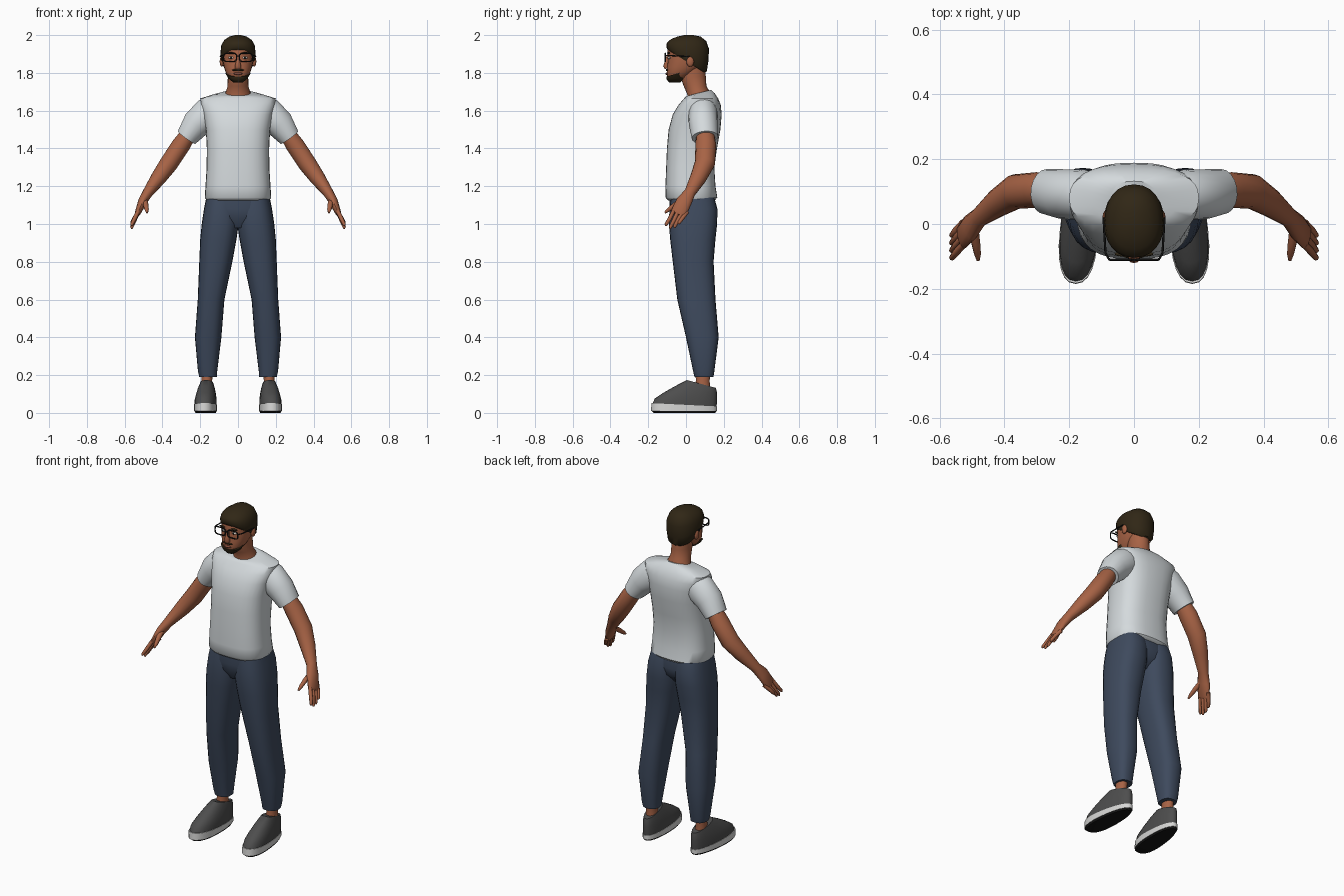
import bpy, bmesh, math
from mathutils import Vector


def mat(name, r, g, b):
    m = bpy.data.materials.new(name)
    m.diffuse_color = (r, g, b, 1)
    return m


SKIN = mat("skin", 0.39, 0.125, 0.06)
SHIRT = mat("pale_grey_cloth", 0.66, 0.70, 0.72)
PANTS = mat("navy_cloth", 0.048, 0.068, 0.11)
SHOE = mat("dark_grey_canvas", 0.075, 0.075, 0.075)
SOLE = mat("off_white_rubber", 0.68, 0.68, 0.67)
HAIR = mat("dark_brown_hair", 0.03, 0.02, 0.008)
BLACK = mat("black", 0.008, 0.008, 0.008)
WHITE = mat("eye_white", 0.6, 0.57, 0.53)
LIPS = mat("lips", 0.25, 0.075, 0.045)


def skin_rings(name, rings, m, mirror=False, angle=50):
    """Bridge closed rings of points into a capped solid."""
    bm = bmesh.new()
    vr = [[bm.verts.new(p) for p in ring] for ring in rings]
    n = len(vr[0])
    for a, b in zip(vr, vr[1:]):
        for i in range(n):
            j = (i + 1) % n
            bm.faces.new((a[i], a[j], b[j], b[i]))
    bm.faces.new(vr[0][::-1])
    bm.faces.new(vr[-1])
    bmesh.ops.recalc_face_normals(bm, faces=bm.faces)
    me = bpy.data.meshes.new(name)
    bm.to_mesh(me)
    bm.free()
    ob = bpy.data.objects.new(name, me)
    bpy.context.collection.objects.link(ob)
    me.materials.append(m)
    if mirror:
        ob.modifiers.new("mirror", 'MIRROR')
    bpy.ops.object.select_all(action='DESELECT')
    ob.select_set(True)
    bpy.context.view_layer.objects.active = ob
    bpy.ops.object.shade_smooth_by_angle(angle=math.radians(angle))
    return ob


def sp(v, e):
    return math.copysign(abs(v) ** (2 / e), v)


def loft(name, secs, m, mirror=False, e=2.3, n=24, shape=None, angle=50):
    """Sections: z, x min, x max, y front, y back, optional tilt along y."""
    rings = []
    for z, x0, x1, y0, y1, *t in secs:
        ring = []
        for i in range(n):
            a = math.tau * i / n
            dy = (y1 - y0) / 2 * sp(math.sin(a), e)
            p = Vector(((x0 + x1) / 2 + (x1 - x0) / 2 * sp(math.cos(a), e),
                        (y0 + y1) / 2 + dy, z + (t[0] if t else 0) * dy))
            ring.append(shape(p) if shape else p)
        rings.append(ring)
    return skin_rings(name, rings, m, mirror, angle)


def sym(rows):
    """Centred sections given as z, half width, y front, y back, tilt."""
    return [(r[0], -r[1], r[1], *r[2:]) for r in rows]


def tube(name, path, m, mirror=False, n=14):
    """Path points: x, y, z, radius along y, radius across."""
    pts = [Vector(p[:3]) for p in path]
    rings = []
    for i, p in enumerate(path):
        t = (pts[min(i + 1, len(pts) - 1)] - pts[max(i - 1, 0)]).normalized()
        u = Vector((0, 1, 0))
        if abs(t.y) > 0.9:
            u = Vector((1, 0, 0))
        u = (u - t * u.dot(t)).normalized()
        v = t.cross(u)
        rings.append([pts[i] + u * p[3] * math.cos(math.tau * k / n)
                      + v * p[4] * math.sin(math.tau * k / n) for k in range(n)])
    return skin_rings(name, rings, m, mirror)


def ball(name, c, s, m, mirror=True):
    rings = []
    for k in range(1, 8):
        a = math.pi * k / 8
        rings.append([(c[0] + s[0] * math.sin(a) * math.cos(math.tau * i / 12),
                       c[1] + s[1] * math.sin(a) * math.sin(math.tau * i / 12),
                       c[2] - s[2] * math.cos(a)) for i in range(12)])
    return skin_rings(name, rings, m, mirror, 60)


# T-shirt body and sleeves
loft("shirt_body", sym([
    (1.125, .166, -.095, .152), (1.14, .176, -.108, .166), (1.20, .172, -.109, .156),
    (1.30, .166, -.105, .150), (1.40, .165, -.101, .164), (1.50, .170, -.092, .182),
    (1.58, .184, -.070, .189), (1.63, .198, -.040, .184), (1.665, .200, -.010, .170),
    (1.685, .130, .0, .152, .1), (1.694, .074, .002, .132, .25)]), SHIRT, e=2.6, n=32)
tube("sleeves", [(.13, .09, 1.605, .07, .08), (.155, .09, 1.585, .078, .088),
                 (.22, .092, 1.53, .077, .078), (.272, .10, 1.458, .070, .058)],
     SHIRT, True, 18)

# Trousers
loft("trouser_legs", [
    (.19, .112, .205, .045, .145), (.22, .110, .212, .038, .15),
    (.40, .088, .228, .0, .173), (.60, .072, .213, -.046, .156),
    (.80, .030, .205, -.070, .146), (.92, .008, .200, -.084, .156),
    (1.0, -.004, .192, -.090, .165), (1.08, -.004, .180, -.088, .166),
    (1.14, -.004, .168, -.080, .150)], PANTS, True, e=2.5)
loft("trouser_seat", sym([(.98, .06, -.05, .10), (1.03, .15, -.08, .145),
                          (1.08, .176, -.088, .158), (1.15, .166, -.085, .145)]),
     PANTS, e=2.6)

# Arms, palms and fingers
tube("arms", [(.245, .10, 1.50, .045, .04), (.30, .105, 1.42, .055, .05),
              (.365, .10, 1.322, .054, .050), (.42, .065, 1.245, .044, .042),
              (.478, .02, 1.165, .030, .028), (.505, -.010, 1.12, .042, .024),
              (.530, -.038, 1.06, .042, .016), (.534, -.044, 1.05, .036, .010)],
     SKIN, True)
for i, nm in enumerate(("index", "middle", "ring", "little")):
    y = -.075 + .023 * i
    L = (.07, .085, .08, .06)[i]
    tube(nm + "_fingers", [(.525, y + .012, 1.075 - .004 * i, .011, .011),
                           (.548, y - .012, 1.062 - L * .5, .011, .011),
                           (.562, y - .03, 1.06 - L * .88, .009, .009),
                           (.563, y - .033, 1.06 - L, .004, .004)], SKIN, True, 8)
tube("thumbs", [(.495, -.012, 1.13, .014, .016), (.488, -.06, 1.10, .014, .014),
                (.483, -.092, 1.075, .011, .011), (.481, -.112, 1.06, .005, .005)],
     SKIN, True, 8)


# Shoes, wider at the toe and turned slightly outward
def foot(p):
    return Vector((.169 + (p.x - .169) * (1 - .9 * p.y) - .06 * p.y, p.y, p.z))


def shoe_row(z, w, y0, y1, t=0):
    return (z, .169 - w, .169 + w, y0, y1, t)


loft("outsoles", [shoe_row(0, .052, -.172, .155), shoe_row(.012, .057, -.184, .163)],
     BLACK, True, shape=foot)
loft("soles", [shoe_row(.010, .058, -.185, .165), shoe_row(.043, .058, -.183, .165, -.05)],
     SOLE, True, shape=foot)
loft("shoe_uppers", [
    shoe_row(.04, .056, -.178, .162, -.05), shoe_row(.07, .056, -.165, .164, -.04),
    shoe_row(.098, .052, -.12, .164, -.06), shoe_row(.128, .046, -.055, .163, -.14),
    shoe_row(.153, .037, .005, .158, -.27), shoe_row(.150, .028, .022, .145, -.27)],
    SHOE, True, shape=foot)
loft("ankles", [(.11, .128, .198, .045, .13), (.17, .137, .194, .052, .125),
                (.25, .130, .196, .05, .135)], SKIN, True, e=2)

# Neck and head
loft("neck", sym([(1.65, .075, .0, .13), (1.695, .066, .008, .122, .2),
                  (1.73, .055, -.012, .108), (1.78, .054, -.03, .105),
                  (1.83, .055, -.03, .10)]), SKIN, e=2)
loft("head", sym([
    (1.757, .026, -.090, -.03), (1.775, .048, -.099, .005), (1.80, .064, -.101, .04),
    (1.83, .074, -.101, .08), (1.865, .081, -.096, .10), (1.89, .082, -.096, .105),
    (1.92, .082, -.099, .105), (1.96, .070, -.08, .09), (1.98, .04, -.04, .06)]), SKIN)
loft("hair", sym([
    (1.862, .085, -.098, .098, -.62), (1.872, .090, -.103, .110, -.60),
    (1.905, .093, -.104, .118, -.42), (1.945, .089, -.098, .122, -.17),
    (1.974, .073, -.078, .107, -.06), (1.992, .046, -.045, .078),
    (2.0, .016, -.01, .04)]), HAIR, e=2.2)
loft("beard", sym([
    (1.750, .026, -.090, -.03), (1.770, .050, -.102, .0, .1),
    (1.790, .062, -.1045, .0, .25), (1.797, .066, -.1045, .01, .3)]), HAIR)
ball("ears", (.086, .022, 1.86), (.011, .02, .028), SKIN)

# Facial features
tube("nose", [(0, -.090, 1.895, .010, .009), (0, -.100, 1.86, .012, .011),
              (0, -.106, 1.835, .015, .018), (0, -.101, 1.825, .012, .015)],
     SKIN, n=10)
ball("moustache", (0, -.099, 1.815), (.034, .008, .006), HAIR, False)
ball("mouth", (0, -.101, 1.796), (.024, .008, .007), LIPS, False)
ball("eyes", (.036, -.088, 1.88), (.015, .008, .007), WHITE)
ball("pupils", (.036, -.094, 1.88), (.006, .004, .006), BLACK)
ball("eyebrows", (.038, -.092, 1.905), (.022, .008, .005), HAIR)

# Glasses: bevelled wire for rims, bridge and temples
cu = bpy.data.curves.new("glasses", 'CURVE')
cu.dimensions = '3D'
cu.bevel_depth = .0035
cu.bevel_resolution = 1
rim = [(.042 + .034 * sp(math.cos(a), 4), -.11, 1.882 + .022 * sp(math.sin(a), 4))
       for a in (math.tau * k / 24 for k in range(24))]
for pts, closed in ((rim, True), ([(.0, -.112, 1.890), (.010, -.11, 1.888)], False),
                    ([(.076, -.11, 1.892), (.088, -.09, 1.892), (.094, .02, 1.886)], False)):
    s = cu.splines.new('POLY')
    s.points.add(len(pts) - 1)
    for q, p in zip(s.points, pts):
        q.co = (*p, 1)
    s.use_cyclic_u = closed
cu.materials.append(BLACK)
glasses = bpy.data.objects.new("glasses", cu)
bpy.context.collection.objects.link(glasses)
glasses.modifiers.new("mirror", 'MIRROR')
